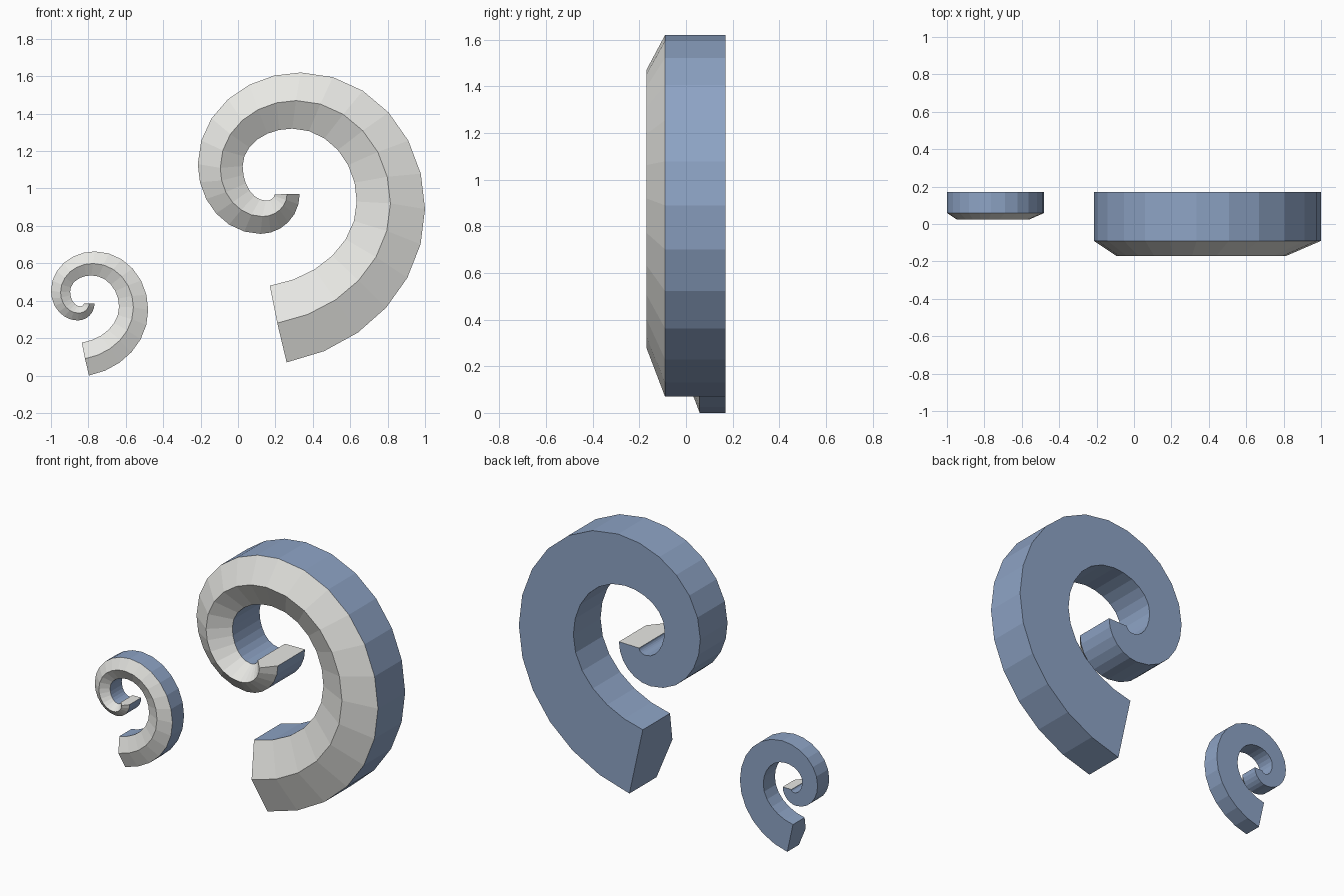
import bpy, bmesh, math

if "Cube" in bpy.data.objects:
    bpy.data.objects.remove(bpy.data.objects["Cube"])

# Extreme points (x, z) of each spiral rail: start, right, top, left, bottom, tip
OUTER = [(0.26, 0.07), (1.0, 0.89), (0.335, 1.62), (-0.215, 1.13), (0.12, 0.757), (0.33, 0.97)]
RIDGE = [(0.21, 0.28), (0.815, 0.92), (0.31, 1.47), (-0.095, 1.11), (0.13, 0.85), (0.262, 0.97)]
INNER = [(0.17, 0.48), (0.635, 0.93), (0.29, 1.32), (0.025, 1.12), (0.15, 0.935), (0.195, 0.968)]
STEPS = 6
BACK, EDGE, FRONT = 0.17, -0.09, -0.17


def rail(pts):
    """Join the extreme points with elliptical arcs."""
    out = []
    for i in range(5):
        (x0, z0), (x1, z1) = pts[i], pts[i + 1]
        # the opening arc is a little short of a quarter turn
        t0 = math.radians(12) if i == 0 else 0.0
        for k in range(STEPS):
            t = t0 + (math.pi / 2 - t0) * k / STEPS
            s = (math.sin(t) - math.sin(t0)) / (1 - math.sin(t0))
            c = 1 - math.cos(t) / math.cos(t0)
            if i % 2 == 0:      # leaves horizontally, arrives vertically
                out.append((x0 + (x1 - x0) * s, z0 + (z1 - z0) * c))
            else:               # leaves vertically, arrives horizontally
                out.append((x0 + (x1 - x0) * c, z0 + (z1 - z0) * s))
    return out + [pts[-1]]


def material(name, color):
    m = bpy.data.materials.new(name)
    m.diffuse_color = color
    m.use_nodes = True
    m.node_tree.nodes["Principled BSDF"].inputs["Base Color"].default_value = m.diffuse_color
    return m


blue = material("blue", (0.27, 0.37, 0.56, 1))
pale = material("pale_grey", (0.8, 0.8, 0.77, 1))


def scroll(name, size, dx, dz):
    """Five-sided tapering section swept along the spiral, back face at BACK."""
    bm = bmesh.new()
    rings = []
    for o, r, i in zip(rail(OUTER), rail(RIDGE), rail(INNER)):
        section = [(o, BACK), (o, EDGE), (r, FRONT), (i, EDGE), (i, BACK)]
        rings.append([bm.verts.new((x * size + dx, BACK + (y - BACK) * size, z * size + dz))
                      for (x, z), y in section])
    for a, b in zip(rings, rings[1:]):
        for k in range(5):
            n = (k + 1) % 5
            f = bm.faces.new((a[k], a[n], b[n], b[k]))
            f.material_index = 1 if k in (1, 2) else 0   # pale bevelled front
    bm.faces.new(rings[0])
    bm.faces.new(rings[-1]).material_index = 1           # pale tip
    bmesh.ops.recalc_face_normals(bm, faces=bm.faces)
    me = bpy.data.meshes.new(name)
    bm.to_mesh(me)
    bm.free()
    me.materials.append(blue)
    me.materials.append(pale)
    bpy.context.collection.objects.link(bpy.data.objects.new(name, me))


scroll("large_scroll", 1.0, 0.0, 0.0)
scroll("small_scroll", 0.428, -0.908, -0.03)
